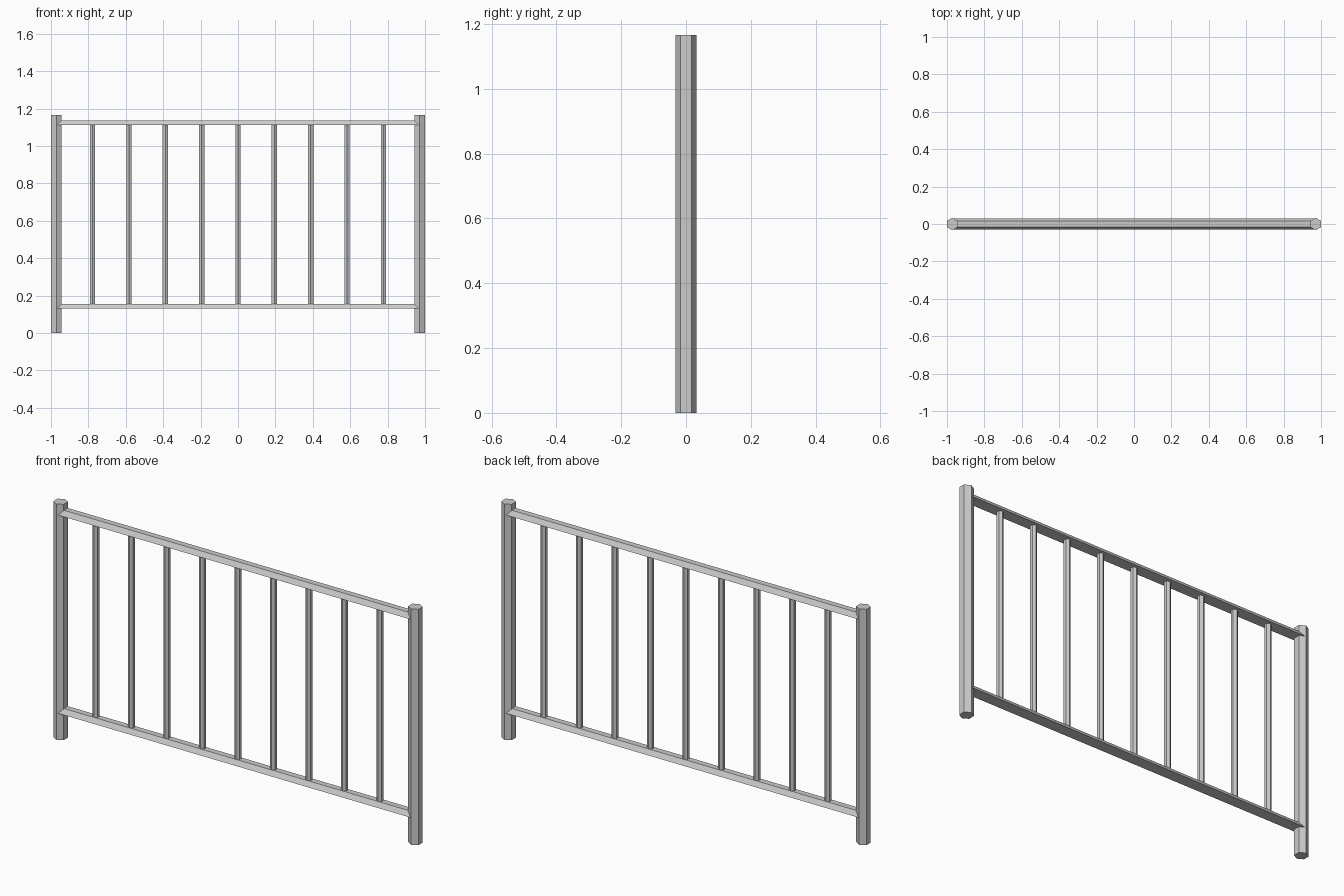
import bpy, bmesh, math

if "Cube" in bpy.data.objects:
    bpy.data.objects.remove(bpy.data.objects["Cube"])

R = 0.033                                # post radius, corners toward +-y
POST_X = 1 - R * math.cos(math.pi / 6)   # post centre


def prism(name, profile, axis, start, end, offset=(0, 0, 0)):
    """Extrude a closed 2D profile along x (profile = y,z) or z (profile = x,y)."""
    bm = bmesh.new()
    put = (lambda p: (start, *p)) if axis == 'x' else (lambda p: (*p, start))
    face = bm.faces.new([bm.verts.new(put(p)) for p in profile])
    out = bmesh.ops.extrude_face_region(bm, geom=[face])
    move = (end - start, 0, 0) if axis == 'x' else (0, 0, end - start)
    bmesh.ops.translate(bm, vec=move,
                        verts=[v for v in out['geom'] if isinstance(v, bmesh.types.BMVert)])
    bmesh.ops.recalc_face_normals(bm, faces=bm.faces)
    mesh = bpy.data.meshes.new(name)
    bm.to_mesh(mesh)
    bm.free()
    obj = bpy.data.objects.new(name, mesh)
    obj.location = offset
    bpy.context.collection.objects.link(obj)
    return obj


def hexagon(r):
    return [(r * math.cos(math.radians(30 + 60 * i)),
             r * math.sin(math.radians(30 + 60 * i))) for i in range(6)]


# end posts
for side, x in (("left", -POST_X), ("right", POST_X)):
    prism(side + "_post", hexagon(R), 'z', 0, 1.167, (x, 0, 0))

# rails: flat underside with bevelled top
rail = [(-0.03, 0), (0.03, 0), (0.015, 0.024), (-0.015, 0.024)]
for name, z in (("bottom_rail", 0.132), ("top_rail", 1.113)):
    prism(name, rail, 'x', -POST_X, POST_X, (0, 0, z))

# balusters, evenly spaced between the posts
for i in range(1, 10):
    x = -POST_X + 2 * POST_X * i / 10
    prism(f"baluster_{i}", hexagon(0.016), 'z', 0.14, 1.12, (x, 0, 0))
